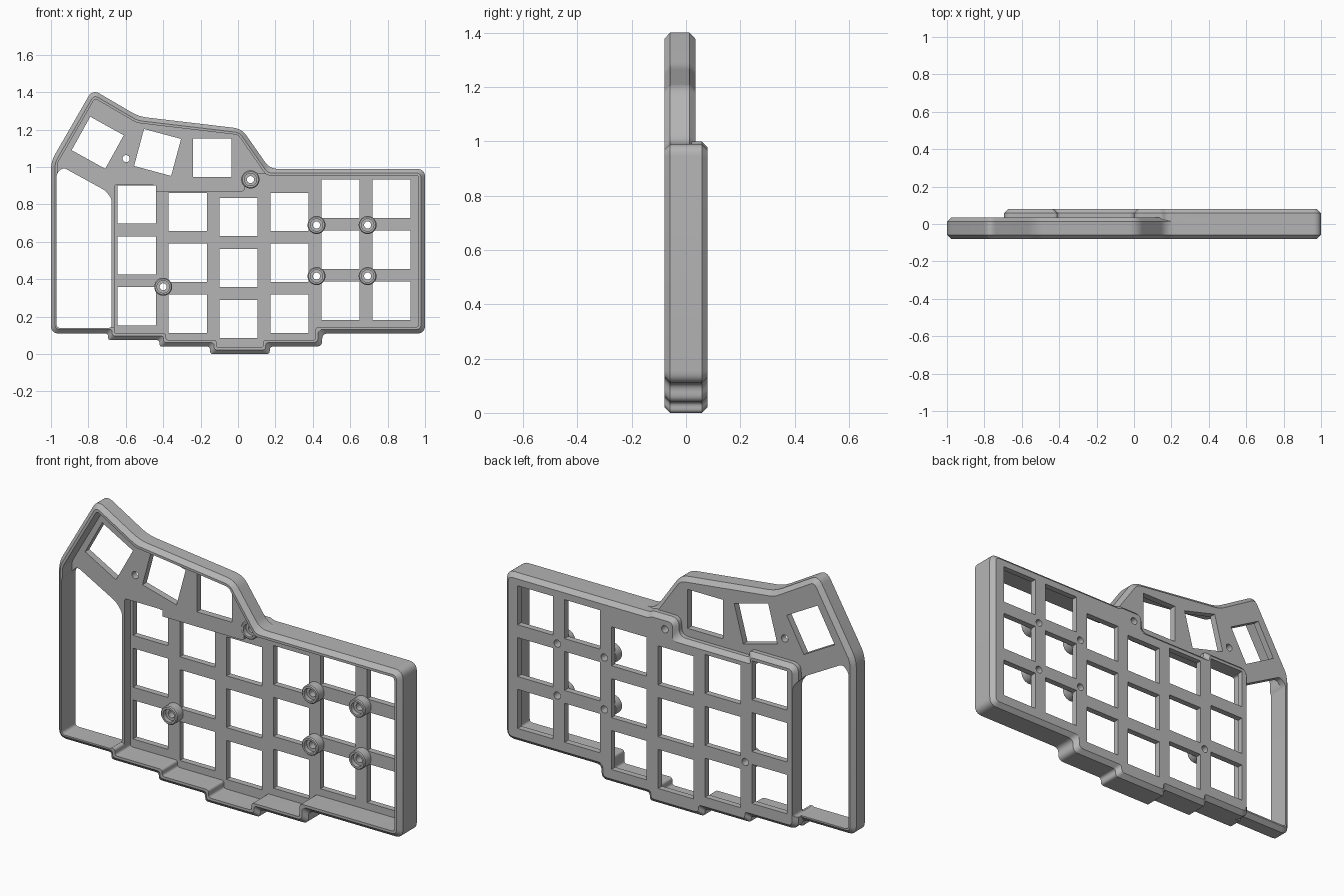
import bpy, bmesh, math
from mathutils import Vector, Matrix

cube = bpy.data.objects.get("Cube")
if cube:
    bpy.data.objects.remove(cube, do_unlink=True)

grey = bpy.data.materials.new("case_grey")
grey.use_nodes = True
grey.diffuse_color = (0.46, 0.46, 0.46, 1)
grey.node_tree.nodes["Principled BSDF"].inputs["Base Color"].default_value = (0.46, 0.46, 0.46, 1)

WALL, CHAMFER = 0.035, 0.022
FRONT, LOW_BACK, BACK = -0.08, 0.035, 0.08


def inset(points, d):
    """Move every edge of a counter-clockwise outline inwards by d."""
    out = []
    for i, p in enumerate(points):
        p, a, b = Vector(p), Vector(points[i - 1]), Vector(points[(i + 1) % len(points)])
        u, v = (p - a).normalized(), (b - p).normalized()
        n1, n2 = Vector((-u.y, u.x)), Vector((-v.y, v.x))
        out.append(p + (n1 + n2) * d / (1 + n1.dot(n2)))
    return out


def rounded(points, r, steps=6):
    out = []
    for i, p in enumerate(points):
        p, a, b = Vector(p), Vector(points[i - 1]), Vector(points[(i + 1) % len(points)])
        t = min(r, 0.45 * (a - p).length, 0.45 * (b - p).length)
        s, e = p + (a - p).normalized() * t, p + (b - p).normalized() * t
        for k in range(steps + 1):
            f = k / steps
            out.append(s * (1 - f) ** 2 + p * 2 * f * (1 - f) + e * f * f)
    return out


def add_loft(bm, layers):
    """Skin a stack of (depth, outline) sections into a closed solid."""
    rings = [[bm.verts.new((p[0], y, p[1])) for p in pts] for y, pts in layers]
    n = len(rings[0])
    for r0, r1 in zip(rings, rings[1:]):
        for i in range(n):
            bm.faces.new((r0[i], r0[(i + 1) % n], r1[(i + 1) % n], r1[i]))
    bm.faces.new(rings[0])
    bm.faces.new(rings[-1])


def make(name, *solids):
    bm = bmesh.new()
    for layers in solids:
        add_loft(bm, layers)
    bmesh.ops.recalc_face_normals(bm, faces=bm.faces)
    me = bpy.data.meshes.new(name)
    bm.to_mesh(me)
    bm.free()
    me.materials.append(grey)
    ob = bpy.data.objects.new(name, me)
    bpy.context.collection.objects.link(ob)
    return ob


def select(ob):
    bpy.ops.object.select_all(action="DESELECT")
    ob.select_set(True)
    bpy.context.view_layer.objects.active = ob


def combine(ob, other, operation):
    other.hide_render = True
    mod = ob.modifiers.new("cut", "BOOLEAN")
    mod.operation, mod.solver, mod.object = operation, "EXACT", other
    select(ob)
    bpy.ops.object.modifier_apply(modifier=mod.name)
    bpy.data.objects.remove(other, do_unlink=True)


def square(x, z, size, angle=0):
    rot, h = Matrix.Rotation(math.radians(angle), 2), size / 2
    return [Vector((x, z)) + rot @ Vector(c) for c in ((-h, -h), (h, -h), (h, h), (-h, h))]


def circle(x, z, r, n=32):
    return [(x + r * math.cos(math.tau * i / n), z + r * math.sin(math.tau * i / n)) for i in range(n)]


def through(pts):
    return [(-0.2, pts), (0.2, pts)]


# Outlines: stepped bottom edge shared by the full case and the deep key block
steps = [(-0.695, 0.075), (-0.42, 0.075), (-0.42, 0.04), (-0.15, 0.04), (-0.15, 0),
         (0.17, 0), (0.17, 0.04), (0.45, 0.04), (0.45, 0.11), (1, 0.11), (1, 0.99)]
case = [(-1, 0.11), (-0.695, 0.11)] + steps + [
    (0.17, 0.99), (0.02, 1.205), (-0.53, 1.27), (-0.778, 1.415), (-1, 1.03)]
block = steps + [(0.17, 0.99), (0.15, 1.0), (0, 1.0), (0, 0.905), (-0.41, 0.905),
                 (-0.41, 0.94), (-0.695, 0.94)]
R, r = 0.045, 0.026
case_out, case_in = rounded(case, R), rounded(inset(case, CHAMFER), r)
block_out, block_in = rounded(block, R), rounded(inset(block, CHAMFER), r)

# Chamfered shell with the deeper key block on its back
body = make("case_body", [(FRONT, case_in), (FRONT + CHAMFER, case_out),
                          (LOW_BACK - CHAMFER, case_out), (LOW_BACK, case_in)])
combine(body, make("deep_block", [(-0.03, block_out), (BACK - CHAMFER, block_out),
                                  (BACK, block_in)]), "UNION")

# Front pockets, leaving the thin upper plate and the key plate
for pts, floor in ((case, 0.0), (block, 0.048)):
    pocket = rounded(inset(pts, WALL), 0.015)
    combine(body, make("pocket", [(-0.2, pocket), (floor, pocket)]), "DIFFERENCE")

# Open window at the side
window = rounded([(-0.97, 0.14), (-0.675, 0.14), (-0.675, 0.83), (-0.71, 0.875),
                  (-0.935, 0.998), (-0.97, 0.965)], 0.02)
combine(body, make("window", through(window)), "DIFFERENCE")

# Key openings in staggered columns, plus three fanned thumb keys
PITCH, KEY = 0.2725, 0.205
holes = []
for col, top in enumerate((0.80, 0.76, 0.733, 0.76, 0.83, 0.83)):
    for row in range(3):
        holes.append(through(square(-0.542 + col * PITCH, top - row * PITCH, KEY)))
for x, z, angle in ((-0.75, 1.13, -29), (-0.43, 1.078, -15), (-0.137, 1.05, 0)):
    holes.append(through(square(x, z, KEY, angle)))

# Screw holes
bosses = [(0.067, 0.933), (-0.4, 0.36)] + [(x, z) for x in (0.42, 0.693) for z in (0.69, 0.417)]
for x, z in bosses + [(-0.598, 1.045)]:
    holes.append(through(circle(x, z, 0.019)))
combine(body, make("holes", *holes), "DIFFERENCE")

# Counterbored screw bosses standing on the key plate
parts = [body]
for i, (x, z) in enumerate(bosses):
    boss = make("screw_boss_%d" % (i + 1), [(-0.005, circle(x, z, 0.043)), (0, circle(x, z, 0.048)),
                                            (0.05, circle(x, z, 0.048))])
    bore = [(d, circle(x, z, rad)) for d, rad in
            ((-0.1, 0.033), (0.018, 0.033), (0.018, 0.019), (0.1, 0.019))]
    combine(boss, make("bore", bore), "DIFFERENCE")
    parts.append(boss)

for ob in parts:
    select(ob)
    bpy.ops.object.shade_smooth_by_angle(angle=math.radians(30))
